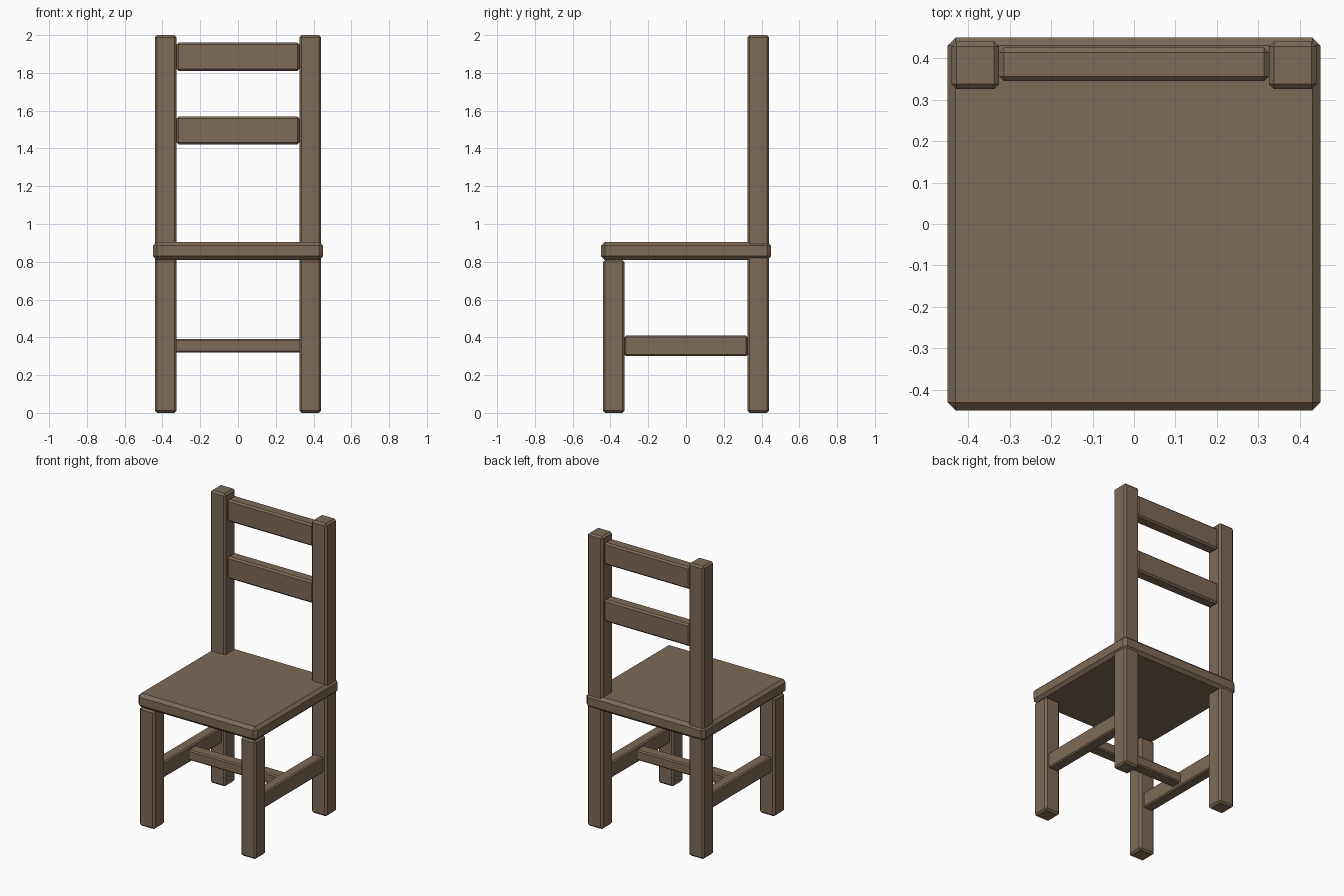
import bpy

cube = bpy.data.objects.get("Cube")
if cube:
    bpy.data.objects.remove(cube, do_unlink=True)

# Single brown wood colour
wood = bpy.data.materials.new("brown_wood")
wood.use_nodes = True
color = (0.205, 0.145, 0.095, 1)
wood.diffuse_color = color
wood.node_tree.nodes["Principled BSDF"].inputs["Base Color"].default_value = color


def board(name, x, y, z, chamfer=0.012):
    """Chamfered board spanning the given (low, high) ranges."""
    spans = (x, y, z)
    bpy.ops.mesh.primitive_cube_add(size=1, location=[(a + b) / 2 for a, b in spans])
    obj = bpy.context.object
    obj.name = name
    obj.scale = [b - a for a, b in spans]
    bpy.ops.object.transform_apply(location=False, rotation=False, scale=True)
    bevel = obj.modifiers.new("chamfer", "BEVEL")
    bevel.width = chamfer
    bevel.segments = 1
    obj.data.materials.append(wood)
    return obj


def mirrored(low, high, side):
    return tuple(sorted((low * side, high * side)))


SEAT_BOTTOM = 0.81
INNER, OUTER = 0.325, 0.44

# Seat
board("seat", (-0.45, 0.45), (-0.45, 0.45), (SEAT_BOTTOM, 0.905), 0.02)

# Legs and side stretchers, one set per side
for label, side in (("left", 1), ("right", -1)):
    leg_x = mirrored(INNER, OUTER, side)
    board(f"front_leg_{label}", leg_x, (-OUTER, -INNER), (0, SEAT_BOTTOM))
    board(f"back_post_{label}", leg_x, (INNER, OUTER), (0, 2))
    board(f"side_stretcher_{label}", mirrored(0.345, 0.42, side),
          (-INNER, INNER), (0.30, 0.41), 0.008)

# Cross stretcher joining the two side stretchers
board("cross_stretcher", (-0.35, 0.35), (-0.04, 0.04), (0.32, 0.39), 0.008)

# Back slats
for label, bottom in (("lower", 1.42), ("upper", 1.81)):
    board(f"back_slat_{label}", (-INNER, INNER), (0.345, 0.425),
          (bottom, bottom + 0.15), 0.011)
